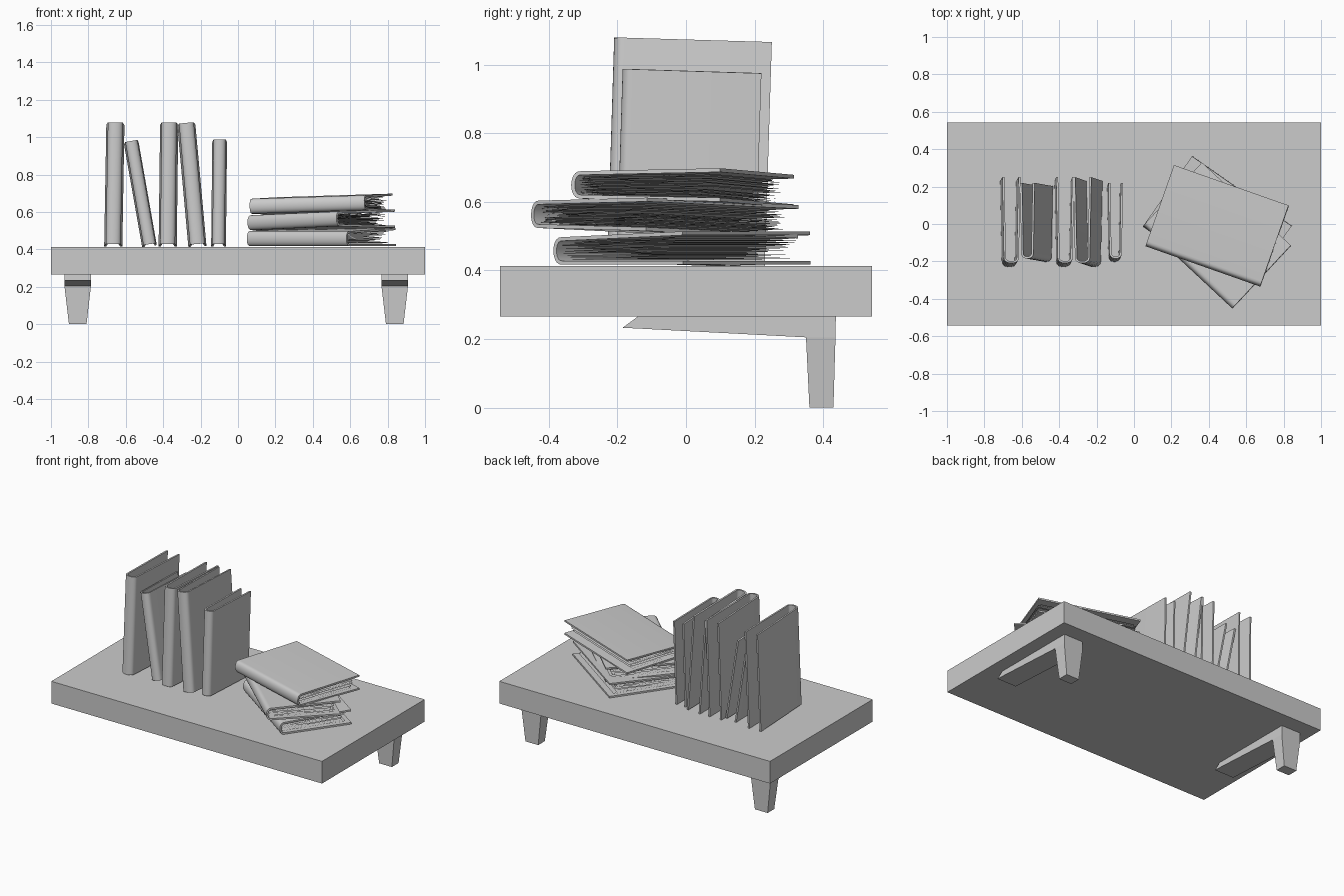
import bpy, bmesh, math, random
from mathutils import Matrix, Vector

if "Cube" in bpy.data.objects:
    bpy.data.objects.remove(bpy.data.objects["Cube"])

random.seed(4)


def add_object(name, bm, matrix=None):
    mesh = bpy.data.meshes.new(name)
    bmesh.ops.recalc_face_normals(bm, faces=bm.faces)
    bm.to_mesh(mesh)
    bm.free()
    ob = bpy.data.objects.new(name, mesh)
    bpy.context.collection.objects.link(ob)
    if matrix:
        ob.matrix_world = matrix
    return ob


def smooth(ob):
    bpy.ops.object.select_all(action='DESELECT')
    ob.select_set(True)
    bpy.context.view_layer.objects.active = ob
    bpy.ops.object.shade_smooth_by_angle(angle=math.radians(35))


# Shelf board
bm = bmesh.new()
bmesh.ops.create_cube(bm, size=1, matrix=Matrix.Translation((0, 0, 0.339))
                      @ Matrix.Diagonal((2, 1.084, 0.148, 1)))
add_object("shelf_board", bm)


# Rear legs, each with a slim arm running forward under the board
def leg(name, cx):
    profile = [(0.437, 0.266), (0.436, 0.205), (0.43, 0), (0.36, 0),
               (0.35, 0.205), (-0.185, 0.233), (-0.14, 0.266)]
    bm = bmesh.new()
    sides = []
    for s in (-1, 1):
        sides.append([bm.verts.new((cx + s * (0.047 if z == 0 else 0.071), y, z))
                      for y, z in profile])
    a, b = sides
    n = len(profile)
    for i in range(n):
        j = (i + 1) % n
        bm.faces.new((a[i], a[j], b[j], b[i]))
    # side caps: leg part and arm part
    for v in sides:
        bm.faces.new((v[1], v[2], v[3], v[4]))
        bm.faces.new((v[0], v[1], v[4], v[5], v[6]))
    add_object(name, bm)


leg("left_leg", -0.857)
leg("right_leg", 0.838)


# Book cover: U-shaped section (x thickness, y depth, spine at -y) extruded along z
def cover_line(spine, fore, d, inset):
    r, cy = spine / 2 - inset, -d / 2 + 0.03
    pts = [(-fore / 2 + inset, d / 2)]
    for i in range(13):
        a = math.pi * i / 12
        pts.append((-r * math.cos(a), cy - (0.03 - inset) * math.sin(a) ** 0.8))
    pts.append((fore / 2 - inset, d / 2))
    return pts


def cover(name, h, d, spine, fore, matrix):
    bm = bmesh.new()
    rings = [[bm.verts.new((x, y, z)) for x, y in cover_line(spine, fore, d, inset)]
             for z in (0, h) for inset in (0, 0.011)]
    ob_, ib, ot, it = rings
    for i in range(len(ob_) - 1):
        for p, q in ((ob_, ot), (ot, it), (it, ib), (ib, ob_)):
            bm.faces.new((p[i], p[i + 1], q[i + 1], q[i]))
    for i in (0, -1):
        bm.faces.new((ob_[i], ot[i], it[i], ib[i]))
    smooth(add_object(name, bm, matrix))


# Loose page sheets fanned between the covers
def pages(name, h, d, spine, fore, matrix, count=18):
    bm = bmesh.new()
    for k in range(count):
        u = 2 * k / (count - 1) - 1
        length = d - 0.05 - random.uniform(0.0, 0.035)
        phase, trim = random.uniform(0, 6.28), random.uniform(0.012, 0.03)
        prev = None
        for i in range(9):
            t = i / 8
            half = (spine * (1 - t) + fore * t) / 2 - 0.015
            x = u * half + 0.0015 * math.sin(phase + 9 * t)
            y = -d / 2 + 0.02 + length * t
            row = [bm.verts.new((x, y, trim)), bm.verts.new((x, y, h - trim))]
            if prev:
                bm.faces.new((prev[0], prev[1], row[1], row[0]))
            prev = row
    add_object(name, bm, matrix)


LARGE = (0.65, 0.46, 0.08, 0.097)
SMALL = (0.56, 0.405, 0.066, 0.079)

# Standing books: bottom centre x, sideways lean in degrees, size
standing = [(-0.667, 1.0, LARGE), (-0.473, -10, SMALL), (-0.376, 0.7, LARGE),
            (-0.217, -5.2, LARGE), (-0.104, 0.6, SMALL)]
for n, (x, lean, size) in enumerate(standing, 1):
    m = (Matrix.Translation((x, 0.0, 0.422))
         @ Matrix.Rotation(math.radians(-1.8), 4, 'X')
         @ Matrix.Rotation(math.radians(lean), 4, 'Y'))
    cover(f"standing_book_{n}", *size, m)

# Stacked books: centre, heading, rise along the spine, roll toward the fore edge
stack = [((0.445, -0.012, 0.461), -35, 0, 1.1),
         ((0.445, -0.062, 0.553), -43, 1.9, 0),
         ((0.445, -0.010, 0.640), -19.4, 1.7, 0)]
for n, (pos, turn, rise, roll) in enumerate(stack, 1):
    m = (Matrix.Translation(pos)
         @ Matrix.Rotation(math.radians(turn), 4, 'Z')
         @ Matrix.Rotation(math.radians(90 - rise), 4, 'Y')
         @ Matrix.Rotation(math.radians(roll), 4, 'Z')
         @ Matrix.Translation((0, 0, -LARGE[0] / 2)))
    cover(f"stacked_book_{n}", *LARGE, m)
    pages(f"stacked_pages_{n}", *LARGE, m)
